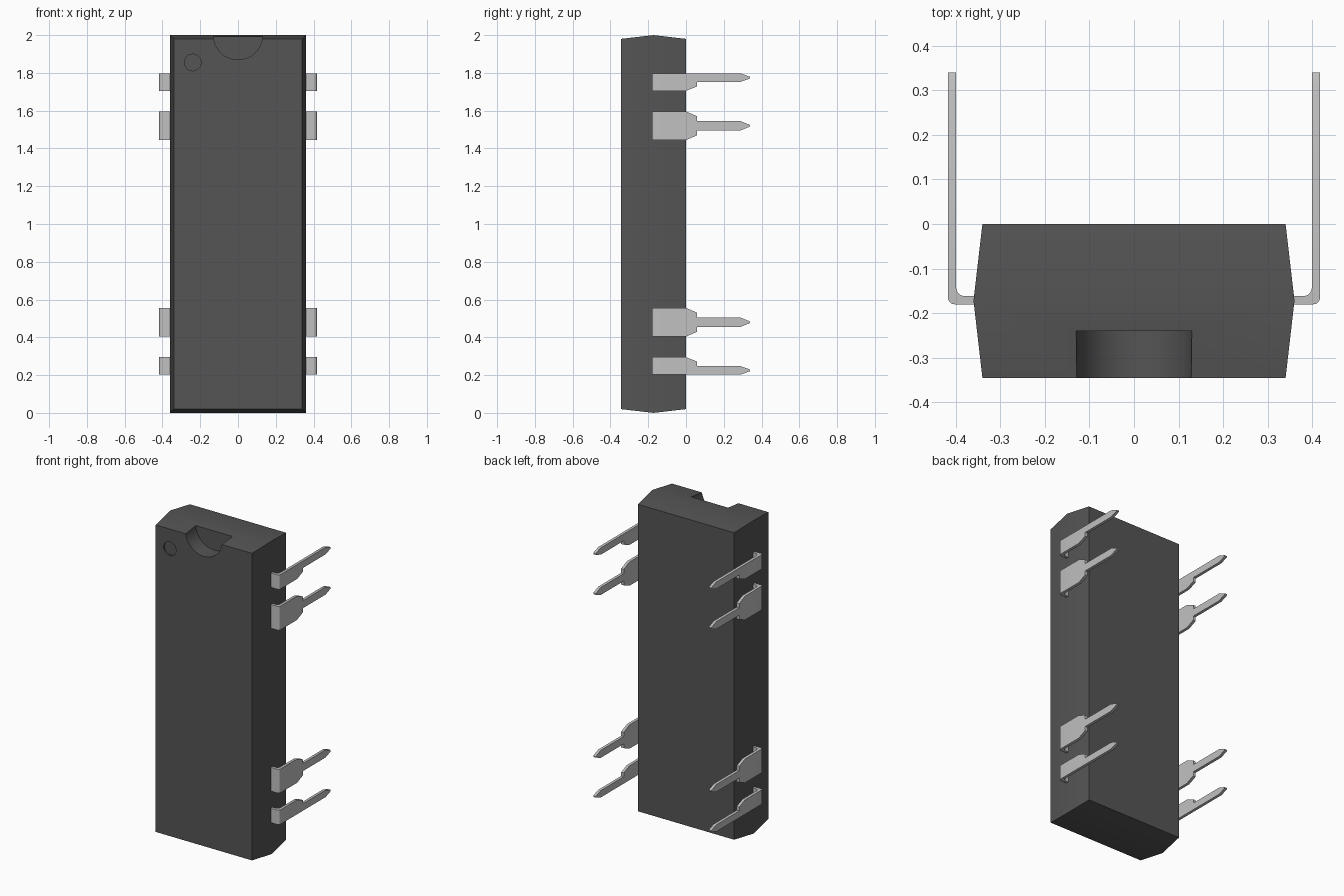
import bpy, bmesh, math
from mathutils import Vector

cube = bpy.data.objects.get("Cube")
if cube:
    bpy.data.objects.remove(cube, do_unlink=True)


def material(name, rgb, roughness):
    m = bpy.data.materials.new(name)
    m.use_nodes = True
    m.diffuse_color = (*rgb, 1)
    bsdf = next(n for n in m.node_tree.nodes if n.type == 'BSDF_PRINCIPLED')
    bsdf.inputs["Base Color"].default_value = (*rgb, 1)
    bsdf.inputs["Roughness"].default_value = roughness
    return m


PLASTIC = material("dark grey plastic", (0.09, 0.09, 0.09), 0.6)
METAL = material("light grey metal", (0.53, 0.53, 0.53), 0.5)


def loft(name, rings, mat, origin=(0, 0, 0)):
    """Closed solid through rings of equal point count."""
    bm = bmesh.new()
    o = Vector(origin)
    loops = [[bm.verts.new(Vector(p) - o) for p in ring] for ring in rings]
    for a, b in zip(loops, loops[1:]):
        for i in range(len(a)):
            j = (i + 1) % len(a)
            bm.faces.new((a[i], a[j], b[j], b[i]))
    bm.faces.new(loops[0])
    bm.faces.new(loops[-1])
    bmesh.ops.recalc_face_normals(bm, faces=bm.faces)
    me = bpy.data.meshes.new(name)
    bm.to_mesh(me)
    bm.free()
    me.materials.append(mat)
    ob = bpy.data.objects.new(name, me)
    ob.location = origin
    bpy.context.collection.objects.link(ob)
    return ob


def activate(ob):
    bpy.ops.object.select_all(action='DESELECT')
    ob.select_set(True)
    bpy.context.view_layer.objects.active = ob


def boolean(ob, tool, operation):
    """Apply a boolean and remove the helper."""
    tool.hide_render = True
    activate(ob)
    mod = ob.modifiers.new("Boolean", 'BOOLEAN')
    mod.operation, mod.solver, mod.object = operation, 'EXACT', tool
    bpy.ops.object.modifier_apply(modifier=mod.name)
    bpy.data.objects.remove(tool, do_unlink=True)


def arc(cx, cy, r, a0, a1, n):
    return [(cx + r * math.cos(math.radians(a0 + (a1 - a0) * i / n)),
             cy + r * math.sin(math.radians(a0 + (a1 - a0) * i / n)))
            for i in range(n + 1)]


def disc_cutter(name, x, z, r, y0, y1, n):
    circle = arc(x, z, r, 0, 360, n)[:-1]
    return loft(name, [[(px, y, pz) for px, pz in circle] for y in (y0, y1)], PLASTIC)


# Body: moulded block with drafted sides meeting at a parting line
def rectangle(y, hx, hz):
    return [(sx * hx, y, 1 + sz * hz) for sx, sz in ((-1, -1), (1, -1), (1, 1), (-1, 1))]


body = loft("body", [rectangle(-0.345, 0.34, 0.98),
                     rectangle(-0.172, 0.36, 1.0),
                     rectangle(0, 0.34, 0.98)], PLASTIC)
# End notch and the shallow round marker
boolean(body, disc_cutter("notch_cutter", 0, 2.0, 0.13, -0.5, -0.24, 64), 'DIFFERENCE')
boolean(body, disc_cutter("marker_cutter", -0.24, 1.855, 0.044, -0.4, -0.335, 40), 'DIFFERENCE')

# Bent strip section (x, y) shared by all pins
BEND = ([(0.35, -0.18)] + arc(0.403, -0.166, 0.014, -90, 0, 6)
        + [(0.417, 0.345), (0.399, 0.345)]
        + arc(0.379, -0.142, 0.02, 0, -90, 6) + [(0.35, -0.162)])


def pin(name, outline):
    """Bent strip trimmed to an outline (y, z), mirrored to both sides and ends."""
    ob = loft(name, [[(x, y, z) for x, y in BEND] for z in (1.3, 1.9)], METAL, (0, 0, 1))
    trim = loft(name + "_trim", [[(x, y, z) for y, z in outline] for x in (0.2, 0.6)], METAL)
    boolean(ob, trim, 'INTERSECT')
    mod = ob.modifiers.new("Mirror", 'MIRROR')
    mod.use_axis = (True, False, True)
    mod.use_clip = False
    mod.use_mirror_merge = False
    bpy.ops.object.modifier_apply(modifier=mod.name)
    return ob


# Narrow pins at the corners: one-sided shoulder
end_pins = pin("end_pins", [
    (-0.3, 1.705), (0, 1.705), (0.058, 1.728), (0.058, 1.753), (0.29, 1.753),
    (0.34, 1.771), (0.34, 1.779), (0.29, 1.797), (-0.3, 1.797)])

# Wide pins next to them: symmetric shoulder
HALF = [(-0.3, 0.076), (0, 0.076), (0.058, 0.051), (0.058, 0.024),
        (0.29, 0.024), (0.34, 0.004)]
inner_pins = pin("inner_pins", [(y, 1.52 - h) for y, h in HALF]
                 + [(y, 1.52 + h) for y, h in reversed(HALF)])

for ob in (body, end_pins, inner_pins):
    activate(ob)
    bpy.ops.object.shade_smooth_by_angle(angle=math.radians(30))
